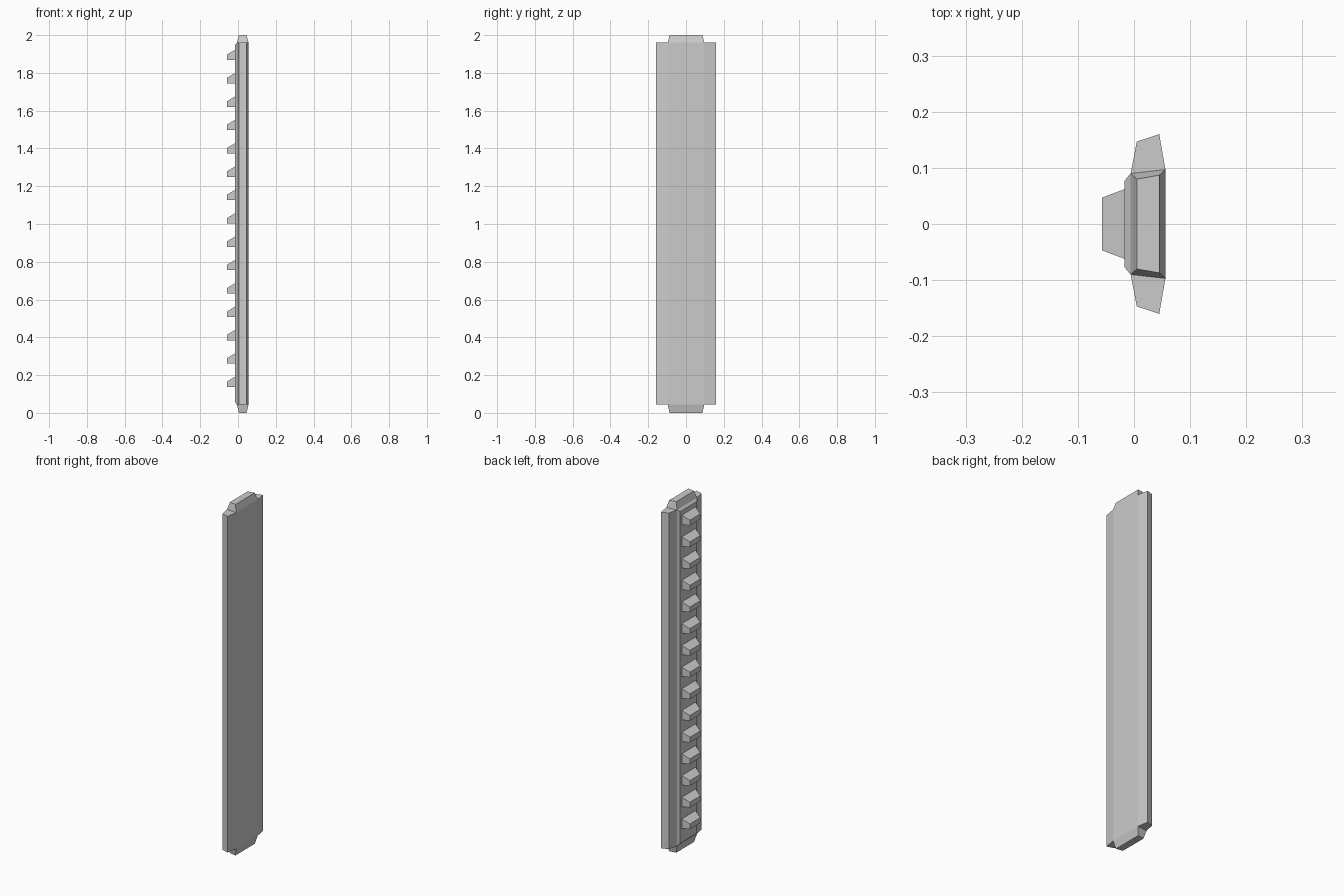
import bpy
import bmesh
from mathutils import Vector

cube = bpy.data.objects.get("Cube")
if cube:
    bpy.data.objects.remove(cube, do_unlink=True)

grey = bpy.data.materials.new("light_grey")
grey.use_nodes = True
grey.diffuse_color = (0.6, 0.6, 0.6, 1)
grey.node_tree.nodes["Principled BSDF"].inputs["Base Color"].default_value = (0.6, 0.6, 0.6, 1)

Z_LOW, Z_HIGH = 0.045, 1.96
X_BACK, X_FACE = -0.006, 0.056


def loft(name, base, tip):
    """Closed flat-sided solid between two outlines of equal point count."""
    bm = bmesh.new()
    a = [bm.verts.new(p) for p in base]
    b = [bm.verts.new(p) for p in tip]
    bm.faces.new(a)
    bm.faces.new(b)
    for i in range(len(a)):
        j = (i + 1) % len(a)
        bm.faces.new((a[i], a[j], b[j], b[i]))
    bmesh.ops.recalc_face_normals(bm, faces=bm.faces)
    mesh = bpy.data.meshes.new(name)
    bm.to_mesh(mesh)
    bm.free()
    mesh.materials.append(grey)
    obj = bpy.data.objects.new(name, mesh)
    bpy.context.collection.objects.link(obj)
    return obj


def mirrored(half, z):
    """Outline at height z from (x, y) points, mirrored across y."""
    return [Vector((x, y, z)) for x, y in half] + \
           [Vector((x, -y, z)) for x, y in reversed(half)]


def side_rect(x, half_y, low, high):
    return [Vector((x, y, z)) for y, z in
            ((-half_y, low), (half_y, low), (half_y, high), (-half_y, high))]


# Long slab with tapered wings along both edges
slab = [(X_FACE, 0.097), (0.045, 0.16), (0.005, 0.147), (X_BACK, 0.09)]
loft("slab", mirrored(slab, Z_LOW), mirrored(slab, Z_HIGH))

# Tapered end blocks
cap_base = [(X_FACE, 0.097), (X_BACK, 0.09)]
cap_tip = [(0.045, 0.087), (0.005, 0.08)]
for name, z, tip_z in (("top_end", Z_HIGH, 2), ("bottom_end", Z_LOW, 0)):
    loft(name, mirrored(cap_base, z), mirrored(cap_tip, tip_z))

# Raised bevelled panel carrying the teeth
X_PANEL = -0.017
loft("tooth_panel", side_rect(X_BACK, 0.09, Z_LOW, Z_HIGH),
     side_rect(X_PANEL, 0.077, Z_LOW + 0.012, Z_HIGH - 0.012))

# Row of teeth with level undersides and sloping tops
COUNT, FIRST, LAST = 15, 0.137, 1.868
for i in range(COUNT):
    z = FIRST + (LAST - FIRST) * i / (COUNT - 1)
    loft(f"tooth_{i + 1}", side_rect(X_PANEL, 0.062, z, z + 0.054),
         side_rect(-0.057, 0.047, z, z + 0.03))
